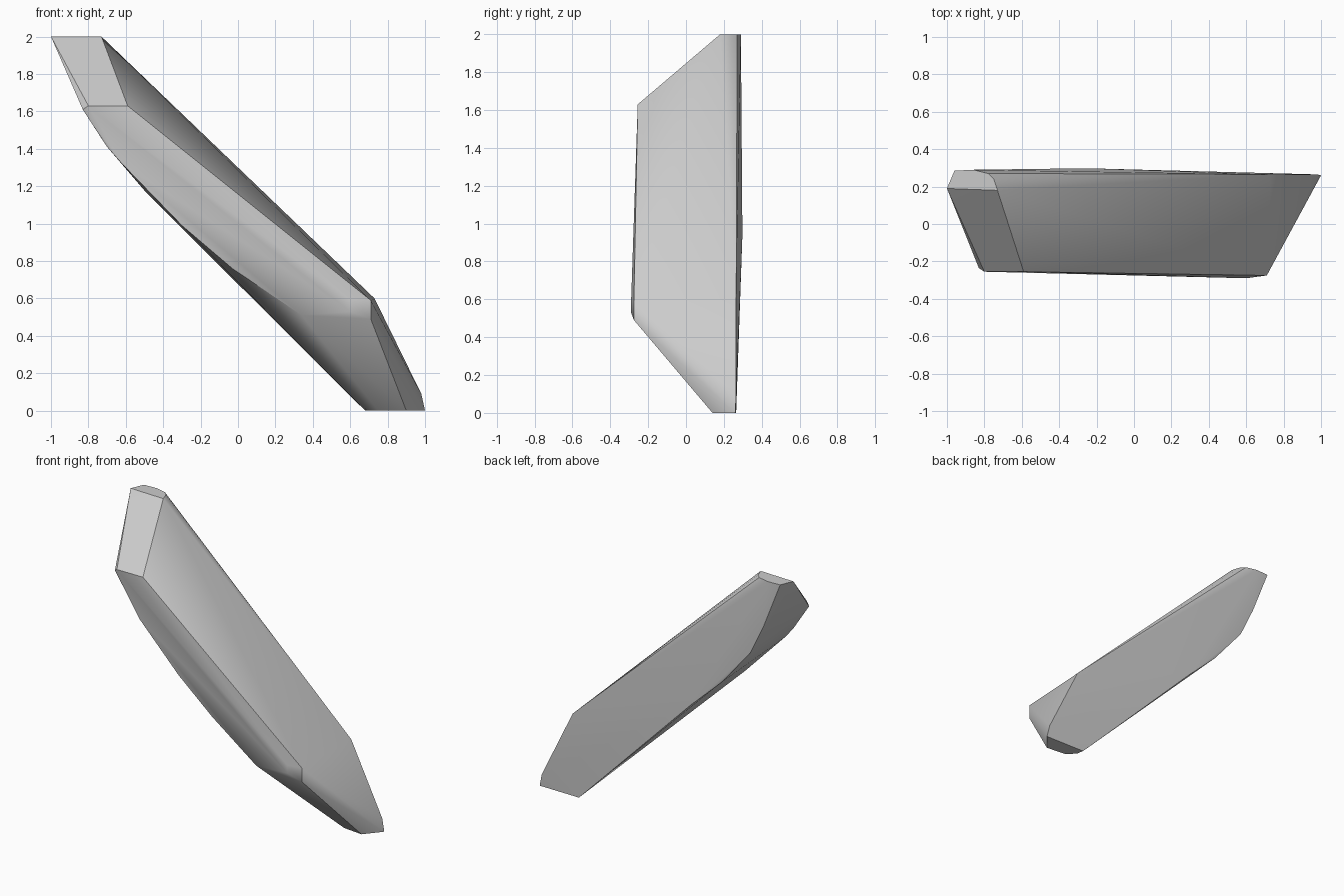
import bpy
import bmesh
from math import radians

# Remove the default cube
default_cube = bpy.data.objects.get("Cube")
if default_cube is not None:
    bpy.data.objects.remove(default_cube, do_unlink=True)


def make_material(name, color):
    material = bpy.data.materials.new(name)
    material.use_nodes = True
    material.diffuse_color = color
    shader = next(n for n in material.node_tree.nodes if n.type == "BSDF_PRINCIPLED")
    shader.inputs["Base Color"].default_value = color
    return material


def level_profile(height, outline):
    """Lift a flat x, y outline to one height."""
    return [(x, y, height) for x, y in outline]


def edge_profile(depth, outline):
    """Place an x, z outline at one depth."""
    return [(x, depth, z) for x, z in outline]


def hull_object(name, profiles, material):
    """Stretch a convex skin over the given profiles."""
    bm = bmesh.new()
    for profile in profiles:
        for point in profile:
            bm.verts.new(point)
    result = bmesh.ops.convex_hull(bm, input=bm.verts[:])
    unused = {g for g in result["geom_interior"] + result["geom_unused"]
              if isinstance(g, bmesh.types.BMVert)}
    bmesh.ops.delete(bm, geom=list(unused), context="VERTS")
    bmesh.ops.recalc_face_normals(bm, faces=bm.faces[:])
    mesh = bpy.data.meshes.new(name)
    bm.to_mesh(mesh)
    bm.free()
    mesh.materials.append(material)
    obj = bpy.data.objects.new(name, mesh)
    bpy.context.collection.objects.link(obj)
    return obj


# Flat caps at the upper and lower ends
upper_cap = level_profile(2, [(-1, .19), (-.96, .285), (-.86, .29),
                              (-.78, .27), (-.75, .24), (-.73, .18)])
lower_cap = level_profile(0, [(1, .26), (.68, .265), (.69, .21),
                              (.75, .155), (.9, .14)])

# Curved lower edge and corners of the front face
front_edge = edge_profile(-.255, [(-.8, 1.63), (-.59, 1.63), (-.62, 1.32),
                                  (-.3, .99), (-.03, .76)])
front_foot = edge_profile(-.275, [(.34, .51), (.71, .59), (.71, .49)])
front_crown = edge_profile(-.29, [(.6, .59), (.6, .53)])
front_corner = edge_profile(-.235, [(-.83, 1.61), (-.7, 1.41)])

# Slightly bulged back face
back_edge = edge_profile(.285, [(-.83, 1.67), (-.72, 1.44), (-.49, 1.165)])
back_bulge = edge_profile(.298, [(-.25, .94)])
back_corner = edge_profile(.265, [(.73, .6), (.98, .09)])

stone_grey = make_material("stone grey", (.6, .6, .6, 1))
shard = hull_object("stone_shard",
                    [upper_cap, lower_cap, front_edge, front_foot, front_crown,
                     front_corner, back_edge, back_bulge, back_corner],
                    stone_grey)

# Smooth the broad rounding and keep the cap edges sharp
bpy.ops.object.select_all(action="DESELECT")
shard.select_set(True)
bpy.context.view_layer.objects.active = shard
bpy.ops.object.shade_smooth_by_angle(angle=radians(35))
